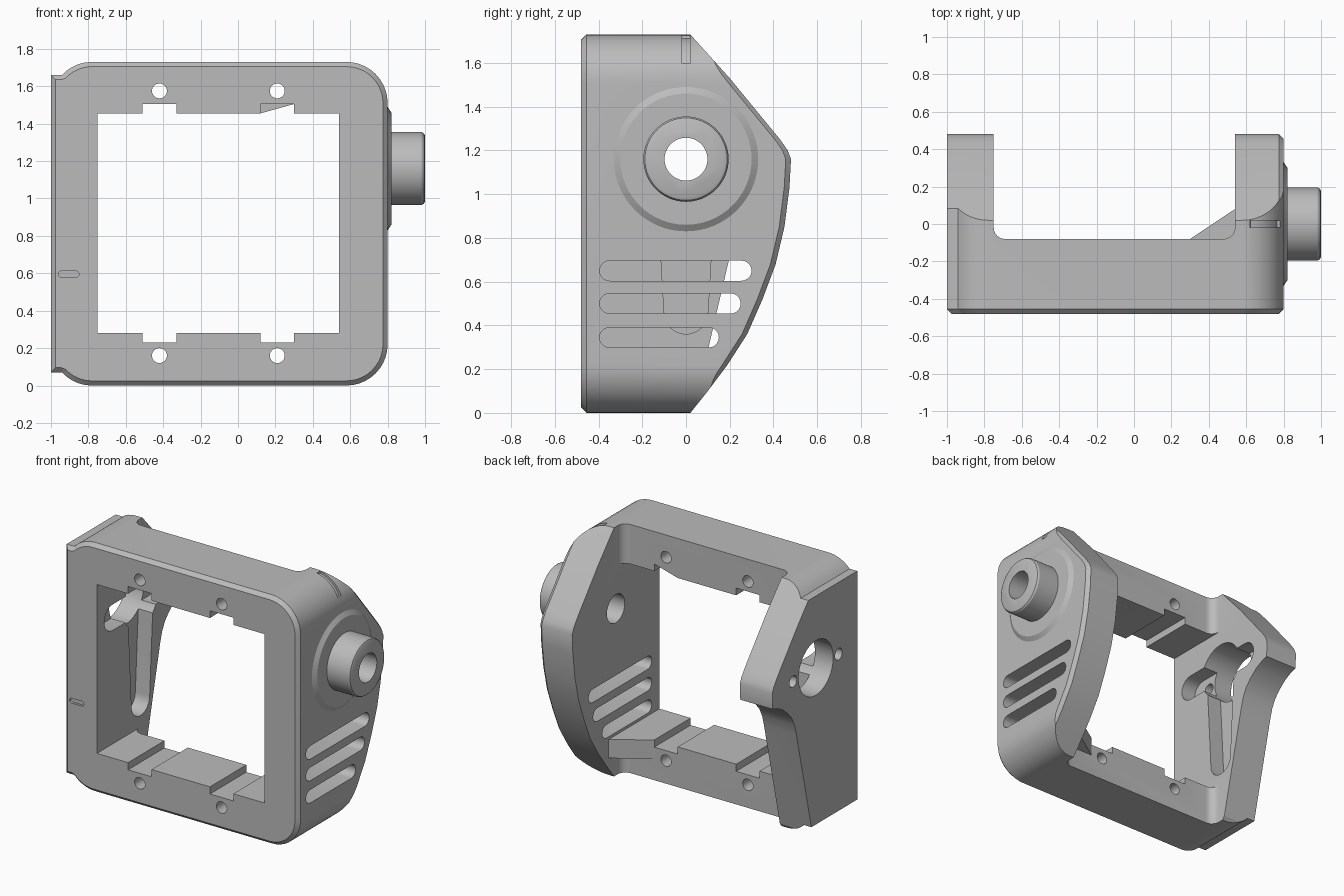
import bpy, bmesh
from math import sin, cos, radians

old = bpy.data.objects.get("Cube")
if old:
    bpy.data.objects.remove(old)

gray = bpy.data.materials.new("plain_gray")
gray.use_nodes = True
gray.diffuse_color = (0.5, 0.5, 0.5, 1)
gray.node_tree.nodes["Principled BSDF"].inputs["Base Color"].default_value = (0.5, 0.5, 0.5, 1)

PLACE = {  # profile (u, v) at depth d, along each axis
    "x": lambda u, v, d: (d, u, v),
    "y": lambda u, v, d: (u, d, v),
    "z": lambda u, v, d: (u, v, d),
}


def loft(name, axis, sections):
    """Closed solid through (depth, outline) sections with equal point counts."""
    bm = bmesh.new()
    rings = [[bm.verts.new(PLACE[axis](u, v, d)) for u, v in pts] for d, pts in sections]
    n = len(rings[0])
    for a, b in zip(rings, rings[1:]):
        for i in range(n):
            bm.faces.new((a[i], a[(i + 1) % n], b[(i + 1) % n], b[i]))
    bm.faces.new(rings[0])
    bm.faces.new(rings[-1])
    bmesh.ops.recalc_face_normals(bm, faces=bm.faces[:])
    mesh = bpy.data.meshes.new(name)
    bm.to_mesh(mesh)
    bm.free()
    ob = bpy.data.objects.new(name, mesh)
    mesh.materials.append(gray)
    bpy.context.scene.collection.objects.link(ob)
    return ob


def prism(name, axis, pts, a, b):
    return loft(name, axis, [(a, pts), (b, pts)])


def rect(u0, v0, u1, v1):
    return [(u0, v0), (u1, v0), (u1, v1), (u0, v1)]


def arc(u, v, r, start, end, n=10):
    angles = [radians(start + (end - start) * i / n) for i in range(n + 1)]
    return [(u + r * cos(a), v + r * sin(a)) for a in angles]


def circle(u, v, r, n=48):
    return arc(u, v, r, 0, 360 * (n - 1) / n, n - 1)


def pill(u0, u1, v, r):
    return arc(u0 + r, v, r, 90, 270) + arc(u1 - r, v, r, -90, 90)


def combine(target, tool, operation="DIFFERENCE"):
    mod = target.modifiers.new("join_or_cut", "BOOLEAN")
    mod.operation, mod.object, mod.solver = operation, tool, "EXACT"
    bpy.context.view_layer.objects.active = target
    bpy.ops.object.modifier_apply(modifier=mod.name)
    bpy.data.objects.remove(tool)


# Frame outline: rounded on the +x side, stepped flat plate on the -x side
R, H, AXLE = 0.22, 1.73, 1.16


def outline(inset):
    r, lo, hi = R - inset, inset, H - inset
    left = -1 + inset
    step = 0.07 + inset
    pts = arc(0.8 - R, R, r, -90, 0) + arc(0.8 - R, H - R, r, 0, 90)
    pts += arc(-1 + R, H - R, r, 90, 137)
    pts += [(-0.945, H - step), (left, H - step), (left, step), (-0.945, step)]
    return pts + arc(-1 + R, R, r, 223, 270)


body = loft("camera_frame", "y", [(-0.48, outline(0.025)), (-0.455, outline(0)), (0.6, outline(0))])

# Side silhouette, with a chamfered rear edge on the +x side
side = [(-0.6, -0.1), (-0.06, -0.1), (0.02, 0), (0.1, 0.1), (0.19, 0.22), (0.28, 0.36),
        (0.35, 0.52), (0.41, 0.68), (0.45, 0.85), (0.473, 1.03), (0.48, 1.16), (0.465, 1.2),
        (0.43, 1.25), (0.2, 1.53), (0.02, H), (-0.06, 1.83), (-0.6, 1.83)]
trimmed = [(y - 0.025 if y > 0 else y, z) for y, z in side]
combine(body, loft("side_shape", "x", [(-1.1, side), (0.775, side), (0.801, trimmed)]), "INTERSECT")

# Space between the side walls, with filleted corners
void = arc(-0.69, -0.02, 0.06, 180, 270, 6) + arc(0.48, -0.02, 0.06, 270, 360, 6)
combine(body, prism("rear_space", "z", void + [(0.54, 0.9), (-0.75, 0.9)], -0.2, 2))

# Gusset in the lower corner, then the window that trims it
combine(body, prism("gusset", "z", [(0.28, -0.093), (0.56, 0.093), (0.56, -0.15), (0.28, -0.15)],
                    0.15, 0.5), "UNION")
combine(body, prism("window", "y", rect(-0.75, 0.28, 0.54, 1.455), -0.7, 0.7))

# Notches and screw holes in the upper and lower bars
combine(body, prism("notch", "y", rect(-0.51, 1.4, -0.33, 1.505), -0.7, 0.3))
combine(body, prism("notch", "y", rect(0.12, 1.4, 0.3, 1.505), -0.7, -0.28))
combine(body, prism("ramp_notch", "y", [(0.12, 1.455), (0.12, 1.4), (0.3, 1.4), (0.3, 1.505)], -0.4, 0.3))
for x in (-0.42, 0.21):
    combine(body, prism("notch", "y", rect(x - 0.09, 0.23, x + 0.09, 0.35), -0.7, 0.3))
    for z in (0.16, 1.575):
        combine(body, prism("screw_hole", "y", circle(x, z, 0.04, 24), -0.7, 0.3))

# Motor side wall: slim lower leg below the rounded head
leg = [(0.01, -0.1), (0.215, 0.78), (0.235, 0.85), (0.265, 0.91), (0.31, 0.96),
       (0.37, 1.01), (0.43, 1.04), (0.5, 1.06), (0.8, 1.06), (0.8, -0.1)]
combine(body, prism("leg_cut", "x", leg, -1.1, -0.6))

# Motor hole, its screws and the recess for the drive arm
combine(body, prism("motor_hole", "x", circle(0, AXLE, 0.19), -1.1, -0.6))
for y in (-0.25, 0.25):
    combine(body, prism("motor_screw", "x", circle(y, AXLE, 0.04, 24), -1.1, -0.6))
combine(body, prism("cross_recess", "x", pill(-0.4, 0.34, AXLE, 0.09), -0.86, -0.6))
arm = arc(0, 0.46, 0.1, 180, 360, 12) + [(0.14, AXLE), (-0.14, AXLE)]
combine(body, prism("arm_recess", "x", arm, -0.86, -0.6))

# Vent slots in the other wall
for z, end in ((0.65, 0.3), (0.5, 0.25), (0.345, 0.15)):
    combine(body, prism("vent", "x", pill(-0.395, end, z, 0.046), 0.4, 0.9))

# Hub: flange and knob turned around the axle, with a bore
turned = [(0.7, 0.33), (0.8, 0.33), (0.82, 0.3), (0.82, 0.195), (0.982, 0.195), (0.994, 0.188), (1.0, 0.175)]
combine(body, loft("hub", "x", [(x, circle(0, AXLE, r, 64)) for x, r in turned]), "UNION")
combine(body, prism("bore", "x", circle(0, AXLE, 0.098), 0.4, 1.1))

# Shallow index marks
combine(body, prism("front_mark", "y", pill(-0.96, -0.85, 0.595, 0.017), -0.6, -0.465))
mark = [(0.62, 1.75), (0.62, 1.715)] + arc(0.58, 1.51, 0.205, 78, 25, 8) + [(0.9, 1.6), (0.9, 1.75)]
combine(body, prism("top_mark", "y", mark, -0.018, 0.018))

# Smooth curved surfaces, keep edges crisp
bpy.ops.object.select_all(action="DESELECT")
body.select_set(True)
bpy.context.view_layer.objects.active = body
bpy.ops.object.shade_smooth_by_angle(angle=radians(25))
